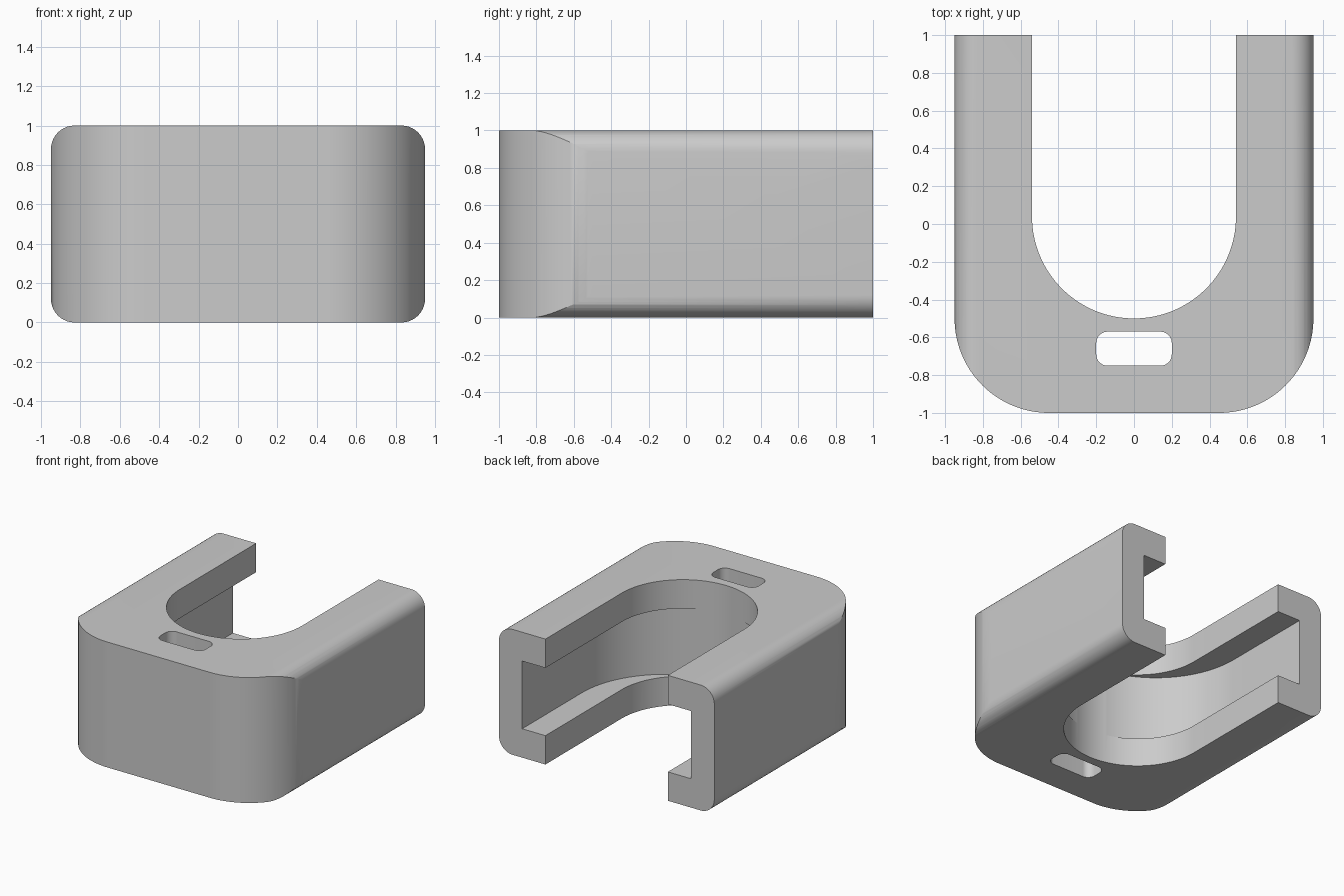
import bpy, bmesh
from math import cos, sin, pi, radians
from mathutils import Vector

cube = bpy.data.objects.get("Cube")
if cube:
    bpy.data.objects.remove(cube, do_unlink=True)

grey = bpy.data.materials.new("light_grey")
grey.use_nodes = True
colour = (0.6, 0.6, 0.6, 1)
grey.diffuse_color = colour
grey.node_tree.nodes["Principled BSDF"].inputs["Base Color"].default_value = colour


def arc(cx, cy, r, start, end, steps):
    """Points along an arc, angles in degrees."""
    angles = [radians(start + (end - start) * i / steps) for i in range(steps + 1)]
    return [(cx + r * cos(a), cy + r * sin(a)) for a in angles]


def rounded_rect(cx, cy, half_w, half_h, r, steps=10):
    corners = [(1, 1), (-1, 1), (-1, -1), (1, -1)]
    points = []
    for i, (sx, sy) in enumerate(corners):
        points += arc(cx + sx * (half_w - r), cy + sy * (half_h - r), r, 90 * i, 90 * i + 90, steps)
    return points


def u_shape(half_w, centre_y, back_y):
    return arc(0, centre_y, half_w, 180, 360, 64) + [(half_w, back_y), (-half_w, back_y)]


def prism(name, profile, place, offset):
    """Extrude a closed profile, placed in space by a function."""
    bm = bmesh.new()
    face = bm.faces.new([bm.verts.new(place(p)) for p in profile])
    moved = bmesh.ops.extrude_face_region(bm, geom=[face])["geom"]
    bmesh.ops.translate(bm, verts=[v for v in moved if isinstance(v, bmesh.types.BMVert)],
                        vec=Vector(offset))
    bmesh.ops.recalc_face_normals(bm, faces=bm.faces)
    mesh = bpy.data.meshes.new(name)
    bm.to_mesh(mesh)
    bm.free()
    mesh.materials.append(grey)
    obj = bpy.data.objects.new(name, mesh)
    bpy.context.collection.objects.link(obj)
    return obj


def upright(name, profile, bottom, top):
    return prism(name, profile, lambda p: (p[0], p[1], bottom), (0, 0, top - bottom))


# Body: flat front with large rounded corners, open arms to the back
plan = arc(-0.45, -0.5, 0.5, 180, 270, 32) + arc(0.45, -0.5, 0.5, 270, 360, 32)
body = upright("clip_body", plan + [(0.95, 1), (-0.95, 1)], 0, 1)

# Long section that rounds the side edges
section = prism("side_rounding", rounded_rect(0, 0.5, 0.95, 0.5, 0.12),
                lambda p: (p[0], -1.2, p[1]), (0, 2.4, 0))

# Openings: full height channel, wider inner groove, strap slot
channel = upright("channel_cutter", u_shape(0.54, 0.04, 1.2), -0.2, 1.2)
groove = upright("groove_cutter", u_shape(0.745, 0.25, 1.3), 0.23, 0.77)
slot = upright("slot_cutter", rounded_rect(0, -0.66, 0.2, 0.09, 0.06), -0.3, 1.3)

for cutter, operation in ((section, "INTERSECT"), (channel, "DIFFERENCE"),
                          (groove, "DIFFERENCE"), (slot, "DIFFERENCE")):
    mod = body.modifiers.new(cutter.name, "BOOLEAN")
    mod.operation = operation
    mod.solver = "EXACT"
    mod.object = cutter

# Apply the cuts, then drop the cutters
bpy.context.view_layer.update()
result = body.evaluated_get(bpy.context.evaluated_depsgraph_get())
mesh = bpy.data.meshes.new_from_object(result)
body.modifiers.clear()
body.data = mesh
for cutter in (section, channel, groove, slot):
    bpy.data.objects.remove(cutter, do_unlink=True)

bpy.ops.object.select_all(action="DESELECT")
body.select_set(True)
bpy.context.view_layer.objects.active = body
bpy.ops.object.shade_smooth_by_angle(angle=radians(25))
